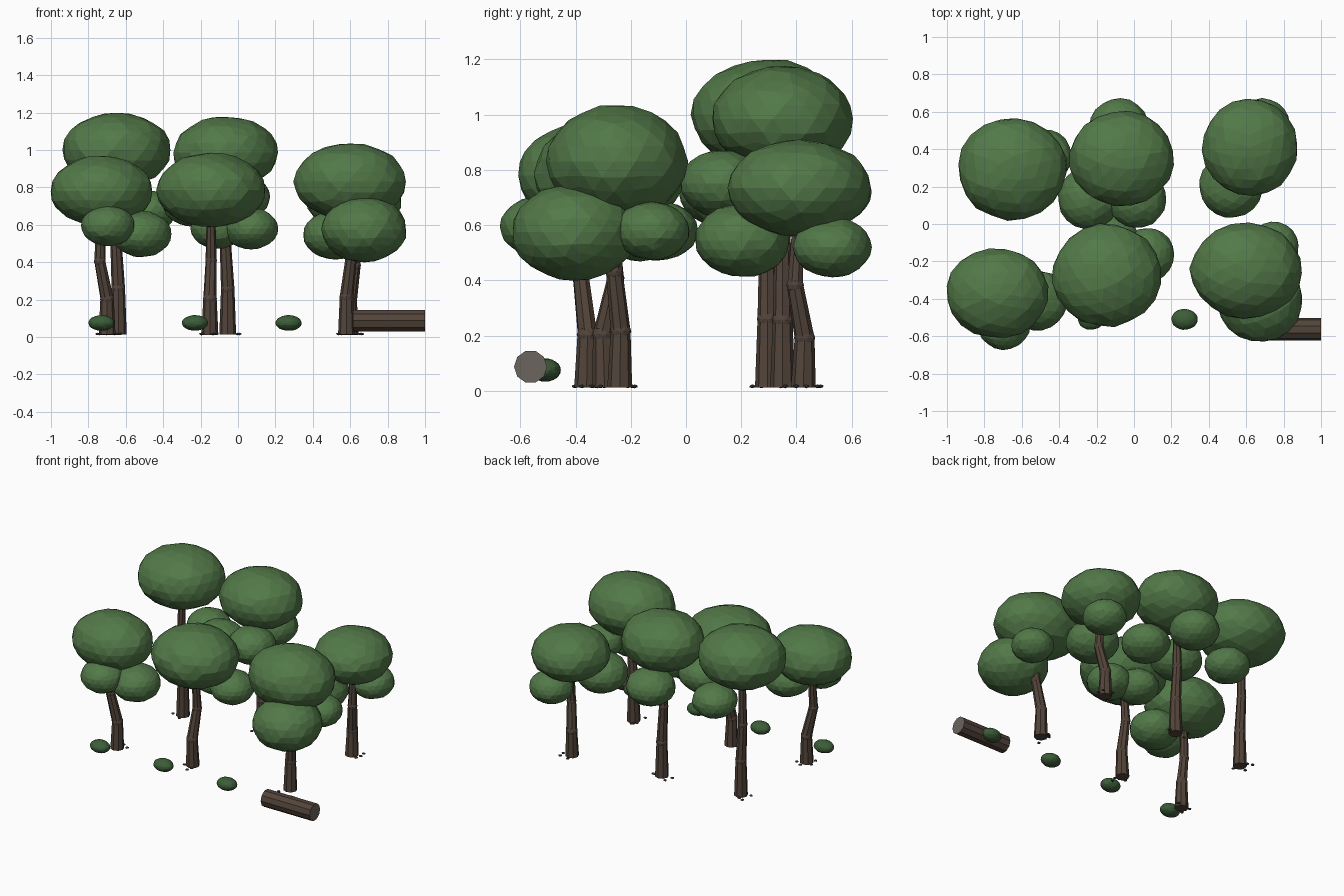
import bpy, bmesh, math, random
from mathutils import Vector, Matrix

if "Cube" in bpy.data.objects:
    bpy.data.objects.remove(bpy.data.objects["Cube"])

random.seed(4)


def material(name, rgb):
    m = bpy.data.materials.new(name)
    m.diffuse_color = (*rgb, 1)
    m.use_nodes = True
    m.node_tree.nodes["Principled BSDF"].inputs["Base Color"].default_value = m.diffuse_color
    return m


LEAF = material("leaf_green", (0.085, 0.19, 0.065))
BUSH = material("bush_green", (0.045, 0.11, 0.04))
BARK = material("bark_brown", (0.085, 0.058, 0.042))
WOOD = material("cut_wood", (0.15, 0.13, 0.11))
STONE = material("pebble_grey", (0.07, 0.065, 0.06))


def finish(bm, name, *mats):
    mesh = bpy.data.meshes.new(name)
    bm.to_mesh(mesh)
    bm.free()
    for m in mats:
        mesh.materials.append(m)
    ob = bpy.data.objects.new(name, mesh)
    bpy.context.collection.objects.link(ob)
    return ob


def blob(name, center, radii, mat, sub=3, rough=0.02):
    """Faceted, slightly uneven ellipsoid."""
    bm = bmesh.new()
    bmesh.ops.create_icosphere(bm, subdivisions=sub, radius=1)
    spin = Matrix.Rotation(random.uniform(0, 2 * math.pi), 3, 'Z')
    for v in bm.verts:
        p = spin @ v.co * random.uniform(1 - rough, 1 + rough)
        v.co = Vector([c + r * q for c, r, q in zip(center, radii, p)])
    return finish(bm, name, mat)


def trunk(name, pts, radii=(.045, .036, .03, .022), sides=8):
    """Tapered bent trunk with a knuckle at each joint."""
    bm = bmesh.new()
    for a, b, ra, rb in zip(pts, pts[1:], radii, radii[1:]):
        d = b - a
        m = Matrix.Translation((a + b) / 2) @ d.to_track_quat('Z', 'Y').to_matrix().to_4x4()
        bmesh.ops.create_cone(bm, cap_ends=True, segments=sides, radius1=ra,
                              radius2=rb, depth=d.length, matrix=m)
    for p, r in zip(pts[1:-1], radii[1:-1]):
        bmesh.ops.create_icosphere(bm, subdivisions=2, radius=r * 1.08,
                                   matrix=Matrix.Translation(p))
    return finish(bm, name, BARK)


def tree(name, crown, size, lean, *clusters):
    """Crown on a bent trunk; clusters are (x, y, z, radius) side foliage."""
    crown = Vector(crown)
    blob(name + "_crown", crown, (*size, size[0] * .69), LEAF)
    for i, (x, y, z, r) in enumerate(clusters):
        blob(f"{name}_cluster_{i + 1}", (x, y, z), (r, r, r * .77), LEAF)
    # trunk: foot under the crown, two joints, top inside the crown
    dx, dy = lean
    h = crown.z
    foot = Vector((crown.x - dx, crown.y - dy, .012))
    knee = Vector((foot.x, foot.y - dy * .3, h * .26))
    bend = Vector((crown.x + dx * .3, crown.y + dy, h * .52))
    trunk(name + "_trunk", [foot, knee, bend, crown - Vector((0, 0, h * .12))])
    # small pebbles around the foot
    for i in range(4):
        a, d = random.uniform(0, 2 * math.pi), random.uniform(.05, .085)
        p = foot + Vector((d * math.cos(a), d * math.sin(a), .004))
        blob(f"{name}_pebble_{i + 1}", p, (.013, .012, .007), STONE, sub=1)


tree("back_left_tree", (-.65, .295, 1), (.292, .275), (-.01, 0), (-.48, .36, .67, .147))
tree("back_middle_tree", (-.065, .35, .985), (.28, .255), (-.01, 0),
     (-.08, .51, .72, .162), (-.24, .14, .72, .167), (.015, .135, .75, .158))
tree("back_right_tree", (.62, .41, .735), (.255, .26), (.02, -.015),
     (.52, .205, .545, .172), (.69, .53, .52, .142))
tree("front_left_tree", (-.73, -.37, .78), (.275, .24), (-.03, -.01),
     (-.515, -.41, .55, .16), (-.695, -.53, .595, .143))
tree("front_middle_tree", (-.145, -.275, .785), (.29, .275), (.005, .02),
     (.07, -.165, .58, .145), (-.11, -.1, .58, .142))
tree("front_right_tree", (.6, -.25, .83), (.3, .255), (.02, -.01),
     (.675, -.405, .575, .228), (.745, -.125, .58, .137))

# Row of low bushes
for i in range(4):
    blob(f"bush_{i + 1}", (-.73 + .5 * i, -.51, .075), (.07, .056, .042), BUSH)

# Fallen log with pale cut ends
bm = bmesh.new()
place = Matrix.Translation((.807, -.563, .087)) @ Matrix.Rotation(math.pi / 2, 4, 'Y')
bmesh.ops.create_cone(bm, cap_ends=True, segments=10, radius1=.06, radius2=.06,
                      depth=.385, matrix=place)
for f in bm.faces:
    f.material_index = int(len(f.verts) > 4)
finish(bm, "fallen_log", BARK, WOOD)
